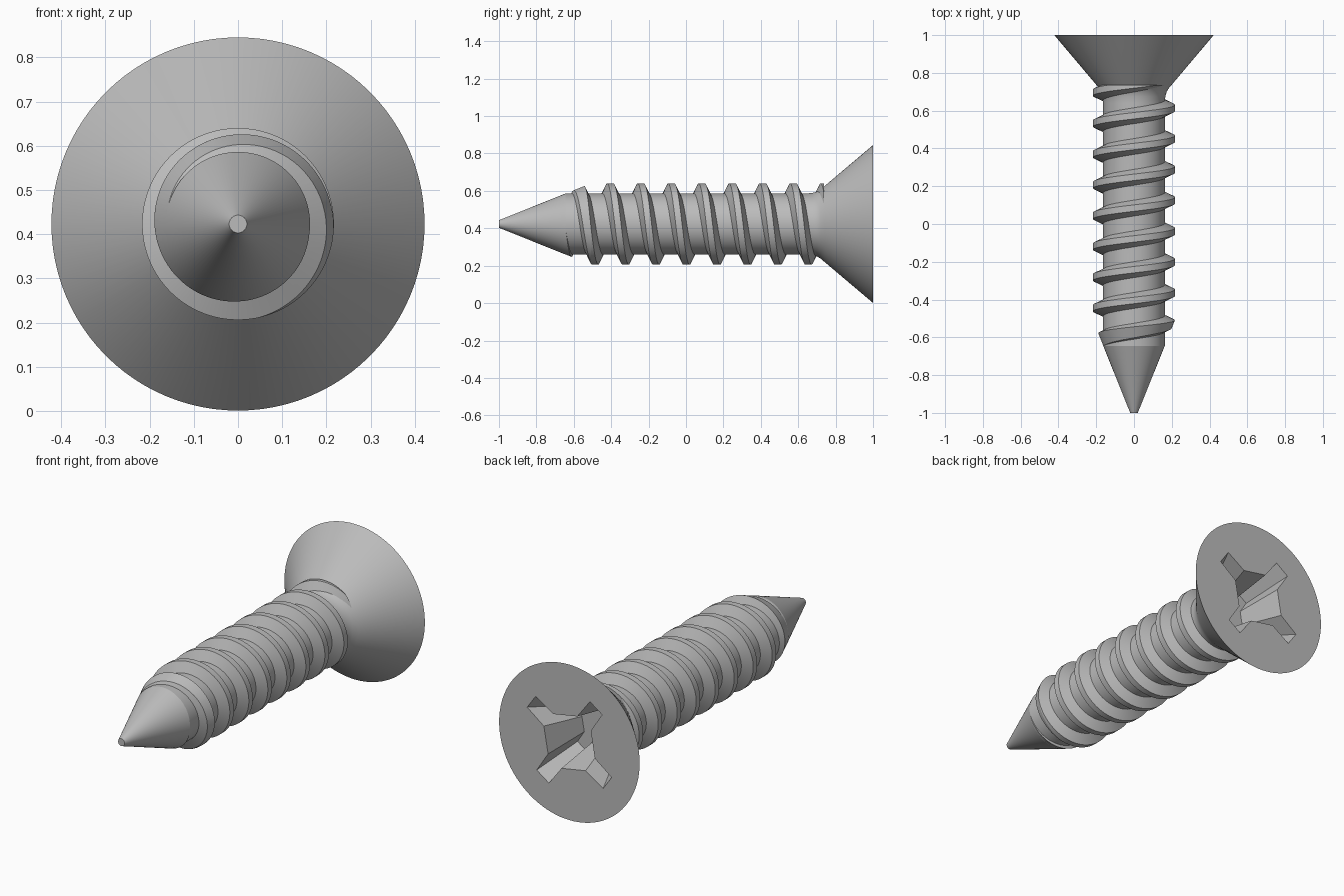
import bpy, bmesh, math

if "Cube" in bpy.data.objects:
    bpy.data.objects.remove(bpy.data.objects["Cube"])

AXIS_Z = 0.423          # height of the screw axis, which runs along y
STEEL = bpy.data.materials.new("grey_steel")
STEEL.diffuse_color = (0.5, 0.5, 0.5, 1)
STEEL.use_nodes = True
STEEL.node_tree.nodes["Principled BSDF"].inputs["Base Color"].default_value = STEEL.diffuse_color


def loft(name, rings):
    """Closed solid through equal-length rings of (x, y, z) points, z measured from the axis."""
    bm = bmesh.new()
    rows = [[bm.verts.new((x, y, z + AXIS_Z)) for x, y, z in ring] for ring in rings]
    n = len(rows[0])
    for a, b in zip(rows, rows[1:]):
        for i in range(n):
            j = (i + 1) % n
            bm.faces.new((a[i], a[j], b[j], b[i]))
    bm.faces.new(rows[0])
    bm.faces.new(rows[-1])
    bmesh.ops.recalc_face_normals(bm, faces=bm.faces[:])
    me = bpy.data.meshes.new(name)
    bm.to_mesh(me)
    bm.free()
    me.materials.append(STEEL)
    ob = bpy.data.objects.new(name, me)
    bpy.context.collection.objects.link(ob)
    return ob


def lathe(name, profile, n=96):
    """Revolve (radius, y) points about the screw axis."""
    turn = [2 * math.pi * i / n for i in range(n)]
    return loft(name, [[(r * math.cos(a), y, r * math.sin(a)) for a in turn] for r, y in profile])


def activate(ob):
    bpy.ops.object.select_all(action='DESELECT')
    ob.select_set(True)
    bpy.context.view_layer.objects.active = ob


def cut(ob, tool, operation):
    mod = ob.modifiers.new("cut", 'BOOLEAN')
    mod.operation, mod.solver, mod.object = operation, 'EXACT', tool
    activate(ob)
    bpy.ops.object.modifier_apply(modifier=mod.name)
    bpy.data.objects.remove(tool)


# Body: blunt tip, cone, shank, fillet and countersunk head
body = lathe("screw_body", [
    (0.02, -1), (0.163, -0.645), (0.163, 0.64), (0.166, 0.675), (0.173, 0.70),
    (0.185, 0.72), (0.204, 0.742), (0.422, 1.0)])

# Cross recess: tapered cross with chamfered inner corners
def cross(y, length, half, inner):
    ring = []
    for k in range(4):
        a = math.radians(35 + 90 * k)
        for u, v in ((inner, -half * 1.1), (length, -half), (length, half), (inner, half * 1.1)):
            ring.append((u * math.cos(a) - v * math.sin(a), y, u * math.sin(a) + v * math.cos(a)))
    return ring

recess = loft("recess_cutter", [cross(1.02, 0.288, 0.046, 0.158), cross(0.76, 0.165, 0.03, 0.09)])
cut(body, recess, 'DIFFERENCE')

# Thread: trapezoid tooth swept along a helix
PITCH, STEPS = 0.163, 72
TOOTH = ((0.14, -0.053), (0.217, -0.017), (0.217, 0.017), (0.14, 0.053))
rings = []
for i in range(int(-1.15 * STEPS), int(8.1 * STEPS)):
    a = 2 * math.pi * i / STEPS
    y = 0.614 - PITCH * i / STEPS
    rings.append([(r * math.cos(a), y + d, r * math.sin(a)) for r, d in TOOTH])
thread = loft("thread", rings)

# Trim the thread to the tip cone and to the underside of the head
envelope = lathe("thread_envelope", [(0.162, -0.646), (0.24, -0.451), (0.24, 0.737)])
cut(thread, envelope, 'INTERSECT')

for ob in (body, thread):
    activate(ob)
    bpy.ops.object.shade_smooth_by_angle(angle=math.radians(20))
